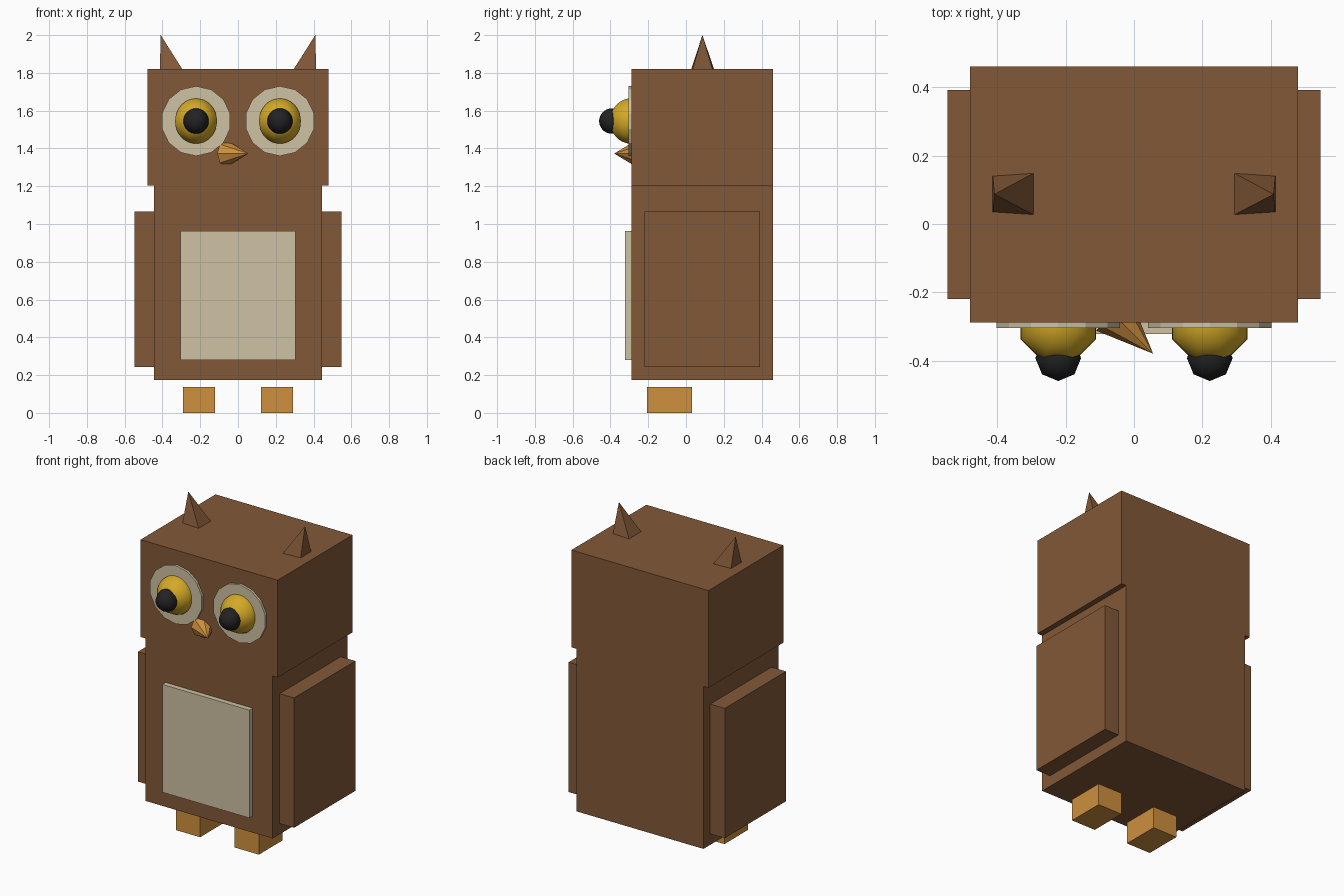
import bpy, bmesh, math
from mathutils import Vector

cube = bpy.data.objects.get("Cube")
if cube:
    bpy.data.objects.remove(cube, do_unlink=True)


def material(name, rgb):
    m = bpy.data.materials.new(name)
    m.use_nodes = True
    m.diffuse_color = (*rgb, 1)
    m.node_tree.nodes["Principled BSDF"].inputs["Base Color"].default_value = (*rgb, 1)
    return m


BROWN = material("feather brown", (0.225, 0.098, 0.039))
CREAM = material("cream", (0.62, 0.54, 0.37))
ORANGE = material("beak orange", (0.62, 0.28, 0.048))
YELLOW = material("eye yellow", (0.66, 0.40, 0.02))
BLACK = material("pupil black", (0.016, 0.016, 0.016))


def finish(name, bm, mat, smooth=False):
    bmesh.ops.recalc_face_normals(bm, faces=bm.faces)
    mesh = bpy.data.meshes.new(name)
    bm.to_mesh(mesh)
    bm.free()
    mesh.materials.append(mat)
    for p in mesh.polygons:
        p.use_smooth = smooth
    obj = bpy.data.objects.new(name, mesh)
    bpy.context.collection.objects.link(obj)
    return obj


def box(name, xs, ys, zs, mat):
    bm = bmesh.new()
    bmesh.ops.create_cube(bm, size=1)
    for v in bm.verts:
        v.co = [(r[0] + r[1]) / 2 + c * (r[1] - r[0]) for c, r in zip(v.co, (xs, ys, zs))]
    return finish(name, bm, mat)


def ball(name, centre, radius, turn, mat):
    # Eight sides around the upright axis, finer from pole to pole
    bm = bmesh.new()
    bmesh.ops.create_uvsphere(bm, u_segments=8, v_segments=16, radius=radius)
    obj = finish(name, bm, mat, True)
    obj.location = centre
    obj.rotation_euler.z = turn
    return obj


def cone(name, base, tip, radii, sides, mat, smooth=False):
    # Cone or disc whose axis runs from base to tip
    base, tip = Vector(base), Vector(tip)
    axis = tip - base
    bm = bmesh.new()
    bmesh.ops.create_cone(bm, cap_ends=True, segments=sides, radius1=radii[0],
                          radius2=radii[1], depth=axis.length)
    bmesh.ops.remove_doubles(bm, verts=bm.verts, dist=0.0001)
    obj = finish(name, bm, mat, smooth)
    obj.location = (base + tip) / 2
    obj.rotation_euler = axis.to_track_quat('Z', 'Y').to_euler()
    return obj


# Body, head and belly patch
FRONT, BACK = -0.289, 0.461
box("body", (-0.445, 0.445), (FRONT, BACK), (0.175, 1.204), BROWN)
box("head", (-0.48, 0.48), (FRONT, BACK), (1.204, 1.82), BROWN)
box("belly_patch", (-0.305, 0.305), (-0.322, FRONT + 0.02), (0.28, 0.963), CREAM)

for side, s in (("left", 1), ("right", -1)):
    # Wing and foot
    box(side + "_wing", sorted((s * 0.43, s * 0.547)), (-0.22, 0.393), (0.244, 1.066), BROWN)
    box(side + "_foot", sorted((s * 0.121, s * 0.291)), (-0.206, 0.031), (0, 0.138), ORANGE)

    # Eye: flat ring, eyeball, pupil
    x, z = s * 0.222, 1.545
    cone(side + "_eye_disc", (x, FRONT + 0.02, z), (x, -0.304, z), (0.185, 0.185), 14, CREAM)
    ball(side + "_eyeball", (x, -0.291, z), 0.12, math.pi / 8, YELLOW)
    ball(side + "_pupil", (x, -0.393, z), 0.067, 0, BLACK)

    # Ear tuft: four-sided spike leaning outward
    bm = bmesh.new()
    tip = bm.verts.new((s * 0.409, 0.087, 2.0))
    ring = [bm.verts.new((s * px, 0.088 + py, 1.815))
            for px, py in ((0.292, -0.062), (0.292, 0.062), (0.414, 0.054), (0.414, -0.054))]
    bm.faces.new(ring)
    for i in range(4):
        bm.faces.new((ring[i], ring[(i + 1) % 4], tip))
    finish(side + "_ear_tuft", bm, BROWN)

# Beak: eight-sided cone turned to one side
cone("beak", (-0.061, -0.263, 1.373), (0.056, -0.38, 1.373), (0.07, 0), 8, ORANGE)
